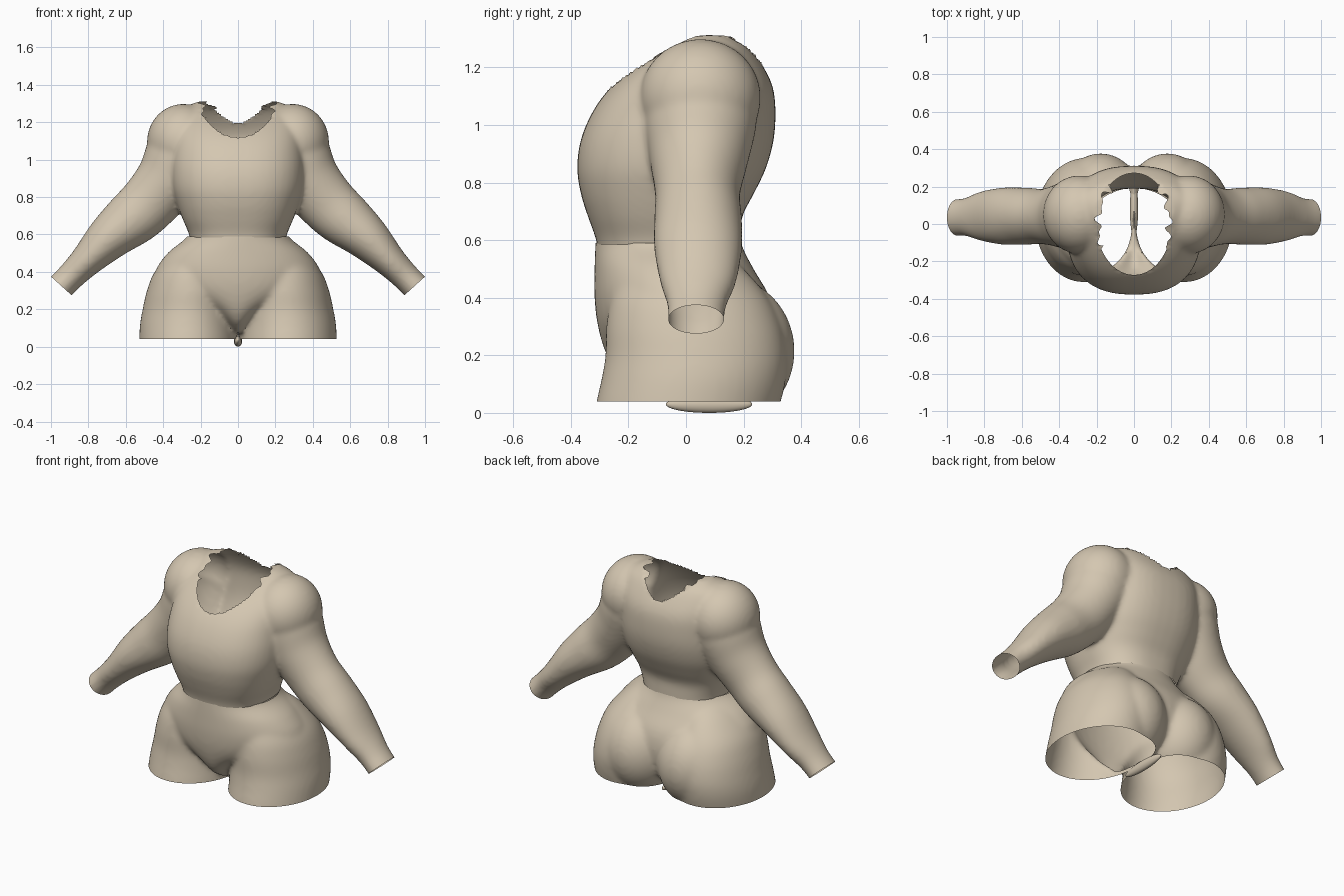
import bpy, bmesh, math
from mathutils import Matrix

if "Cube" in bpy.data.objects:
    bpy.data.objects.remove(bpy.data.objects["Cube"])

cloth = bpy.data.materials.new("tan_cloth")
cloth.diffuse_color = (0.66, 0.57, 0.44, 1)
cloth.use_nodes = True
cloth.node_tree.nodes["Principled BSDF"].inputs["Base Color"].default_value = cloth.diffuse_color


def catmull(a, b, c, d, t):
    return [0.5 * (2 * q + (r - p) * t + (2 * p - 5 * q + 4 * r - s) * t * t
                   + (3 * q - p - 3 * r + s) * t ** 3)
            for p, q, r, s in zip(a, b, c, d)]


def loft(bm, rows, side=1, power=2.0, n=48, steps=5):
    """Closed tube through rows of (x, y, z, radius_u, radius_y, tilt)."""
    last = len(rows) - 1
    smooth = [catmull(rows[max(i - 1, 0)], rows[i], rows[i + 1],
                      rows[min(i + 2, last)], k / steps)
              for i in range(last) for k in range(steps)] + [rows[-1]]
    rings = []
    for x, y, z, ru, ry, tilt in smooth:
        ring = []
        for k in range(n):
            a = 2 * math.pi * k / n
            c, s = math.cos(a), math.sin(a)
            u = ru * math.copysign(abs(c) ** (2 / power), c)
            v = ry * math.copysign(abs(s) ** (2 / power), s)
            ring.append(bm.verts.new((side * (x + u * math.cos(tilt)), y + v,
                                      z + u * math.sin(tilt))))
        rings.append(ring)
    for r0, r1 in zip(rings, rings[1:]):
        for k in range(n):
            j = (k + 1) % n
            bm.faces.new((r0[k], r0[j], r1[j], r1[k]))
    bm.faces.new(rings[0])
    bm.faces.new(rings[-1])


def ball(bm, centre, radii):
    m = Matrix.Translation(centre) @ Matrix.Diagonal((*radii, 1))
    bmesh.ops.create_uvsphere(bm, u_segments=40, v_segments=24, radius=1, matrix=m)


def upright(rows):
    """Rows of (z, half_width, front_y, back_y) to centred loft rows."""
    return [(0, (f + b) / 2, z, w, (b - f) / 2, 0) for z, w, f, b in rows]


def make_object(name, bm):
    bmesh.ops.recalc_face_normals(bm, faces=bm.faces)
    me = bpy.data.meshes.new(name)
    bm.to_mesh(me)
    bm.free()
    me.materials.append(cloth)
    ob = bpy.data.objects.new(name, me)
    bpy.context.collection.objects.link(ob)
    bpy.ops.object.select_all(action='DESELECT')
    bpy.context.view_layer.objects.active = ob
    ob.select_set(True)
    return ob


def fuse(ob, iterations):
    """Melt the overlapping solids into one soft skin."""
    mod = ob.modifiers.new("fuse", 'REMESH')
    mod.mode = 'VOXEL'
    mod.voxel_size = 0.012
    soft = ob.modifiers.new("soften", 'SMOOTH')
    soft.factor = 0.5
    soft.iterations = iterations
    for name in ("fuse", "soften"):
        bpy.ops.object.modifier_apply(modifier=name)
    bm = bmesh.new()
    bm.from_mesh(ob.data)
    return bm


def open_end(bm, point, normal, max_x=9):
    """Cut everything beyond a plane, leaving an open edge."""
    faces = [f for f in bm.faces if abs(f.calc_center_median().x) < max_x]
    edges = {e for f in faces for e in f.edges}
    verts = {v for f in faces for v in f.verts}
    bmesh.ops.bisect_plane(bm, geom=[*verts, *edges, *faces],
                           plane_co=point, plane_no=normal, clear_outer=True)


def finish(ob, bm):
    for f in bm.faces:
        f.material_index = 0
    bm.to_mesh(ob.data)
    bm.free()
    if not ob.data.materials:
        ob.data.materials.append(cloth)
    bpy.ops.object.shade_smooth_by_angle(angle=math.radians(40))


# Torso with shoulders and arms
bm = bmesh.new()
loft(bm, upright([(0.52, 0.25, -0.30, 0.19), (0.60, 0.262, -0.312, 0.19),
                  (0.68, 0.295, -0.34, 0.195), (0.76, 0.325, -0.365, 0.235),
                  (0.85, 0.352, -0.378, 0.278), (0.95, 0.36, -0.365, 0.305),
                  (1.05, 0.355, -0.322, 0.311), (1.13, 0.35, -0.262, 0.302),
                  (1.20, 0.34, -0.18, 0.27), (1.27, 0.30, -0.075, 0.22),
                  (1.312, 0.21, 0.0, 0.16)]), power=2.45)
arm = [(0.27, 0.05, 1.09, 0.19, 0.20, 0.35), (0.325, 0.05, 0.99, 0.185, 0.193, 0.5),
       (0.39, 0.045, 0.875, 0.168, 0.17, 0.66),
       (0.48, 0.04, 0.765, 0.157, 0.148, 0.74), (0.575, 0.042, 0.675, 0.148, 0.152, 0.74),
       (0.695, 0.042, 0.575, 0.12, 0.153, 0.74), (0.81, 0.042, 0.46, 0.088, 0.133, 0.74),
       (0.89, 0.038, 0.38, 0.076, 0.104, 0.74), (0.945, 0.035, 0.325, 0.075, 0.098, 0.74),
       (1.01, 0.035, 0.255, 0.076, 0.1, 0.74)]
for side in (1, -1):
    loft(bm, arm, side)
    ball(bm, (side * 0.293, 0.05, 1.095), (0.194, 0.21, 0.203))
body = make_object("bodice_and_sleeves", bm)
bm = fuse(body, 12)
open_end(bm, (0, 0, 0.585), (0, 0, -1), max_x=0.36)
for side in (1, -1):
    open_end(bm, (side * 0.945, 0, 0.325), (side * 0.67, 0, -0.74))

# Neck opening: clean at front and back, torn at the shoulders
RX, RY = 0.2, 0.272


def neck(co):
    return math.hypot(co.x / RX, co.y / RY)


bmesh.ops.delete(bm, geom=[f for f in bm.faces
                           if f.calc_center_median().z > 1.03
                           and neck(f.calc_center_median()) < 1], context='FACES')
for v in bm.verts:
    if v.is_boundary and v.co.z > 1.03:
        k = 1 / neck(v.co)
        if abs(v.co.x) > 0.13 and v.co.y > -0.13:
            a = math.atan2(v.co.y, v.co.x)
            k *= 1 - 0.05 + 0.07 * math.sin(11 * a) + 0.05 * math.sin(19 * a + 1)
        v.co.x *= k
        v.co.y *= k
finish(body, bm)

# Hips: pelvis, thighs and buttocks
bm = bmesh.new()
loft(bm, upright([(0.075, 0.03, -0.15, 0.20), (0.13, 0.085, -0.23, 0.27),
                  (0.20, 0.19, -0.276, 0.30), (0.30, 0.40, -0.306, 0.312),
                  (0.40, 0.44, -0.318, 0.292), (0.50, 0.377, -0.318, 0.235),
                  (0.585, 0.275, -0.315, 0.193), (0.66, 0.25, -0.31, 0.18)]))
# Thigh rows: height, inner x, outer x, front y, back y
thigh = [((i + o) / 2, (f + b) / 2, z, (o - i) / 2, (b - f) / 2, 0)
         for z, i, o, f, b in [(-0.05, 0.01, 0.528, -0.325, 0.30),
                               (0.04, 0.01, 0.528, -0.311, 0.33),
                               (0.12, 0.01, 0.524, -0.293, 0.348),
                               (0.20, 0.01, 0.510, -0.280, 0.352),
                               (0.30, 0.012, 0.487, -0.277, 0.333),
                               (0.40, 0.03, 0.446, -0.26, 0.285),
                               (0.50, 0.06, 0.36, -0.22, 0.20),
                               (0.56, 0.08, 0.28, -0.15, 0.12)]]
for side in (1, -1):
    loft(bm, thigh, side)
    ball(bm, (side * 0.178, 0.13, 0.215), (0.22, 0.248, 0.26))
hips = make_object("hips_and_thighs", bm)
bm = fuse(hips, 16)
open_end(bm, (0, 0, 0.04), (0, 0, -1))
open_end(bm, (0, 0, 0.59), (0, 0, 1))
finish(hips, bm)

# Small crotch gusset hanging between the leg openings
bm = bmesh.new()
ball(bm, (0, 0.08, 0.03), (0.022, 0.15, 0.03))
gusset = make_object("crotch_gusset", bm)
bpy.ops.object.shade_smooth_by_angle(angle=math.radians(40))
